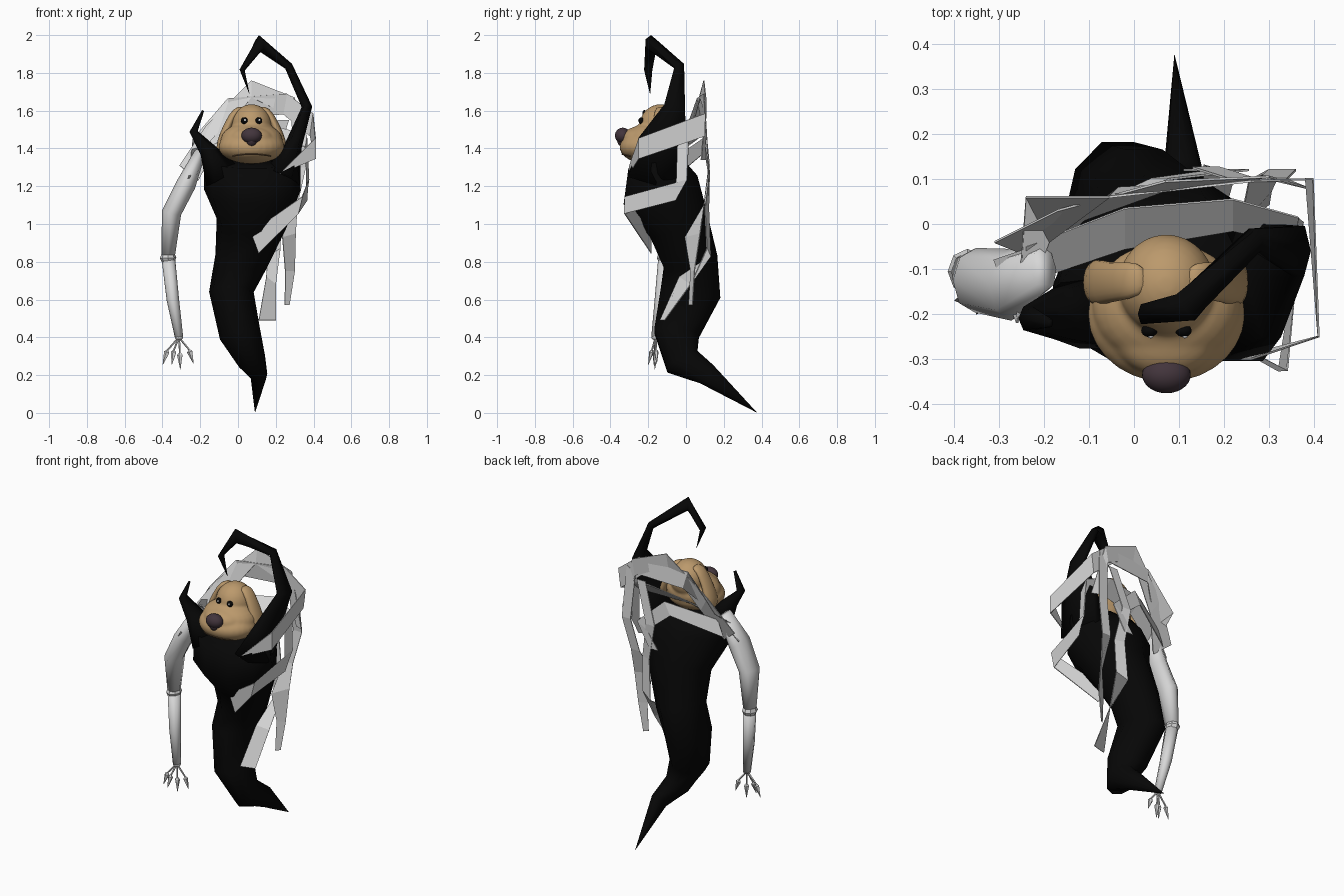
import bpy, bmesh, math
from mathutils import Vector


def material(name, r, g, b):
    m = bpy.data.materials.new(name)
    m.diffuse_color = (r, g, b, 1)
    return m


BLACK = material("black", 0.002, 0.002, 0.002)
BONE = material("pale grey", 0.68, 0.68, 0.68)
TAN = material("tan", 0.50, 0.32, 0.15)
NOSE = material("dark plum", 0.055, 0.035, 0.045)
WHITE = material("white", 0.9, 0.9, 0.9)
BROWN = material("dark brown", 0.13, 0.075, 0.035)


def finish(name, bm, mat, smooth):
    bmesh.ops.remove_doubles(bm, verts=bm.verts, dist=0.0001)
    bmesh.ops.recalc_face_normals(bm, faces=bm.faces)
    me = bpy.data.meshes.new(name)
    bm.to_mesh(me)
    bm.free()
    me.materials.append(mat)
    for p in me.polygons:
        p.use_smooth = smooth
    ob = bpy.data.objects.new(name, me)
    bpy.context.collection.objects.link(ob)
    return ob


def tube(name, pts, sides, mat, smooth=False, subdiv=0):
    """Loft elliptical rings along a path of (x, y, z, side radius, depth radius)."""
    bm = bmesh.new()
    c = [Vector(p[:3]) for p in pts]
    rings = []
    for i, p in enumerate(pts):
        t = (c[min(i + 1, len(c) - 1)] - c[max(i - 1, 0)]).normalized()
        u = Vector((0, 1, 0)).cross(t).normalized()
        v = t.cross(u)
        rings.append([bm.verts.new(c[i] + u * p[3] * math.cos(a) + v * p[4] * math.sin(a))
                      for a in (2 * math.pi * k / sides for k in range(sides))])
    for a, b in zip(rings, rings[1:]):
        for k in range(sides):
            n = (k + 1) % sides
            bm.faces.new((a[k], a[n], b[n], b[k]))
    bm.faces.new(rings[0])
    bm.faces.new(rings[-1])
    ob = finish(name, bm, mat, smooth)
    if subdiv:
        ob.modifiers.new("round", "SUBSURF").levels = subdiv
    return ob


def balls(name, parts, mat, blend=False):
    """One or more ellipsoids (centre, radii), optionally melted together."""
    bm = bmesh.new()
    for loc, size in parts:
        for v in bmesh.ops.create_uvsphere(bm, u_segments=28, v_segments=16, radius=1)["verts"]:
            v.co = Vector([loc[i] + v.co[i] * size[i] for i in range(3)])
    ob = finish(name, bm, mat, True)
    if blend:
        r = ob.modifiers.new("melt", "REMESH")
        r.mode, r.voxel_size, r.use_smooth_shade = "VOXEL", 0.008, True
        s = ob.modifiers.new("soften", "SMOOTH")
        s.factor, s.iterations = 0.5, 5
    return ob


def ribbon(name, pts):
    """Flat strip through points (x, y, z) with half-width vectors (dx, dy, dz)."""
    bm = bmesh.new()
    pairs = []
    for p in pts:
        c, d = Vector(p[:3]), Vector(p[3:])
        pairs.append((bm.verts.new(c - d), bm.verts.new(c + d)))
    for a, b in zip(pairs, pairs[1:]):
        bm.faces.new((a[0], a[1], b[1], b[0]))
    ob = finish(name, bm, BONE, False)
    s = ob.modifiers.new("thickness", "SOLIDIFY")
    s.thickness, s.offset = 0.005, 0


# Ghostly body tapering into a swept tail, collar lower at the front
tube("body", [(.075, -.165, 1.325, .255, .15), (.075, -.135, 1.18, .255, .22),
              (.07, -.04, 1.0, .185, .17), (.015, .025, .8, .14, .15),
              (-.035, .025, .64, .118, .168), (.01, -.05, .42, .11, .125),
              (.075, -.02, .272, .075, .1), (.11, .11, .205, .045, .062),
              (.09, .375, .002, .0005, .0005)], 10, BLACK, True)

# Shoulder points: short left spike and long hooked right horn
tube("left_spike", [(-.08, -.19, 1.25, .1, .1), (-.16, -.2, 1.39, .045, .065),
                    (-.235, -.21, 1.49, .022, .03), (-.185, -.22, 1.6, .006, .01)], 6, BLACK, True)
tube("right_horn", [(.23, -.16, 1.24, .1, .17), (.295, -.125, 1.42, .045, .15),
                    (.365, -.06, 1.62, .028, .065), (.268, -.035, 1.835, .022, .03),
                    (.115, -.185, 1.955, .045, .04), (.022, -.2, 1.815, .014, .025),
                    (.06, -.19, 1.69, .001, .001)], 6, BLACK, True)

# Dog head
MX = .072
balls("head", [((MX, -.135, 1.52), (.107, .112, .114)), ((MX, -.2, 1.408), (.175, .152, .09)),
               ((MX, -.18, 1.44), (.165, .14, .1)), ((MX, -.24, 1.452), (.12, .1, .066))], TAN, True)
balls("nose", [((MX, -.335, 1.468), (.054, .041, .042)), ((MX, -.335, 1.445), (.03, .03, .036))], NOSE)
ear = [(.03, -.12, 1.612, .012, .03), (-.01, -.125, 1.607, .02, .045), (-.05, -.13, 1.53, .024, .045),
       (-.088, -.13, 1.43, .03, .06), (-.1, -.13, 1.375, .015, .035)]
for side, s in (("left", -1), ("right", 1)):
    tube(side + "_ear", [(MX + s * (MX - p[0]),) + p[1:] for p in ear], 10, TAN, True, 1)
    balls(side + "_eye", [((MX + s * .038, -.237, 1.547), (.018, .014, .018))], BLACK)
    balls(side + "_eye_glint", [((MX + s * .038 + .003, -.25, 1.55), (.006, .004, .006))], WHITE)

# Mouth line wrapped on the muzzle front
mouth = []
for i in range(13):
    k = -1 + i / 6
    x, z = k * .1, 1.37 - .01 * k * k
    y = -.2 - .152 * math.sqrt(1 - (x / .175) ** 2 - ((z - 1.408) / .09) ** 2)
    mouth.append((MX + x, y, z, .0035, .0035))
tube("mouth_line", mouth, 6, BROWN)

# Bony left arm with a bulging elbow
tube("upper_arm", [(-.2, -.1, 1.38, .03, .05), (-.275, -.135, 1.21, .052, .08),
                   (-.352, -.125, 1.06, .052, .072), (-.37, -.105, .83, .036, .042)], 8, BONE, True)
tube("elbow", [(-.37, -.105, .845, .034, .04), (-.37, -.105, .82, .044, .05),
               (-.368, -.105, .8, .034, .04)], 8, BONE)
tube("forearm", [(-.369, -.105, .82, .036, .042), (-.345, -.13, .6, .033, .036),
                 (-.312, -.16, .4, .022, .024)], 8, BONE, True)

# Clawed fingers
wrist = Vector((-.312, -.16, .4))
balls("wrist", [(wrist, (.022, .023, .015))], BONE)
for i, tip in enumerate([(-.398, -.17, .255), (-.35, -.2, .255), (-.305, -.165, .23), (-.235, -.155, .26)]):
    tip = Vector(tip)
    knuckle = wrist.lerp(tip, .5) + Vector(((tip.x - wrist.x) * .2, 0, .005))
    tube(f"finger_{i + 1}", [(*wrist, .006, .006), (*knuckle, .005, .005),
                             (*knuckle.lerp(tip, .15), .016, .013), (*tip, .001, .001)], 5, BONE)

# Loose bandage ribbons trailing around the shoulders and back
ribbon("head_ribbon", [(-.285, -.15, 1.24, .025, -.07, 0), (-.215, .01, 1.42, -.025, .05, .03),
                       (-.045, .07, 1.615, -.01, -.01, .05), (.25, .095, 1.635, .01, 0, .055),
                       (.39, .1, 1.525, .008, 0, .06), (.41, -.25, 1.4, 0, 0, .055),
                       (.24, -.3, 1.285, .02, 0, .02)])
ribbon("peak_ribbon", [(-.26, -.06, 1.27, -.05, .02, .04), (-.14, .02, 1.47, -.03, .01, .05),
                       (.07, .085, 1.715, 0, .01, .045), (.29, .105, 1.62, .01, 0, .05),
                       (.36, .09, 1.34, .025, -.01, 0)])
ribbon("shoulder_ribbon", [(-.24, -.09, 1.33, 0, .04, .04), (-.02, -.01, 1.44, 0, .045, .03),
                           (.22, .02, 1.47, 0, .035, .04), (.36, -.015, 1.44, .005, .03, .03),
                           (.37, -.025, 1.18, .005, .03, .055), (.33, -.325, 1.1, .01, 0, .045),
                           (.09, -.185, .9, -.02, 0, .055)])
ribbon("hooked_ribbon", [(-.22, -.03, 1.32, .02, 0, .05), (.06, .1, 1.42, .02, 0, .04),
                         (.22, .12, 1.28, .035, 0, .02), (.14, .12, 1.15, .03, 0, 0)])
ribbon("outer_tail_ribbon", [(.31, .1, 1.6, .03, 0, .02), (.33, .12, 1.3, .03, 0, 0),
                             (.285, .095, 1.1, .03, 0, 0), (.27, .035, .94, .035, .04, .01),
                             (.275, .035, .75, .025, .01, 0), (.26, .025, .57, .012, .01, 0)])
ribbon("inner_tail_ribbon", [(.24, .1, 1.55, .03, 0, 0), (.16, .125, 1.3, .03, 0, 0),
                             (.2, .11, 1.08, .03, -.01, 0), (.19, .12, .85, .035, -.01, .02),
                             (.175, -.005, .7, .025, .03, -.02), (.155, -.125, .49, .045, .012, 0)])
